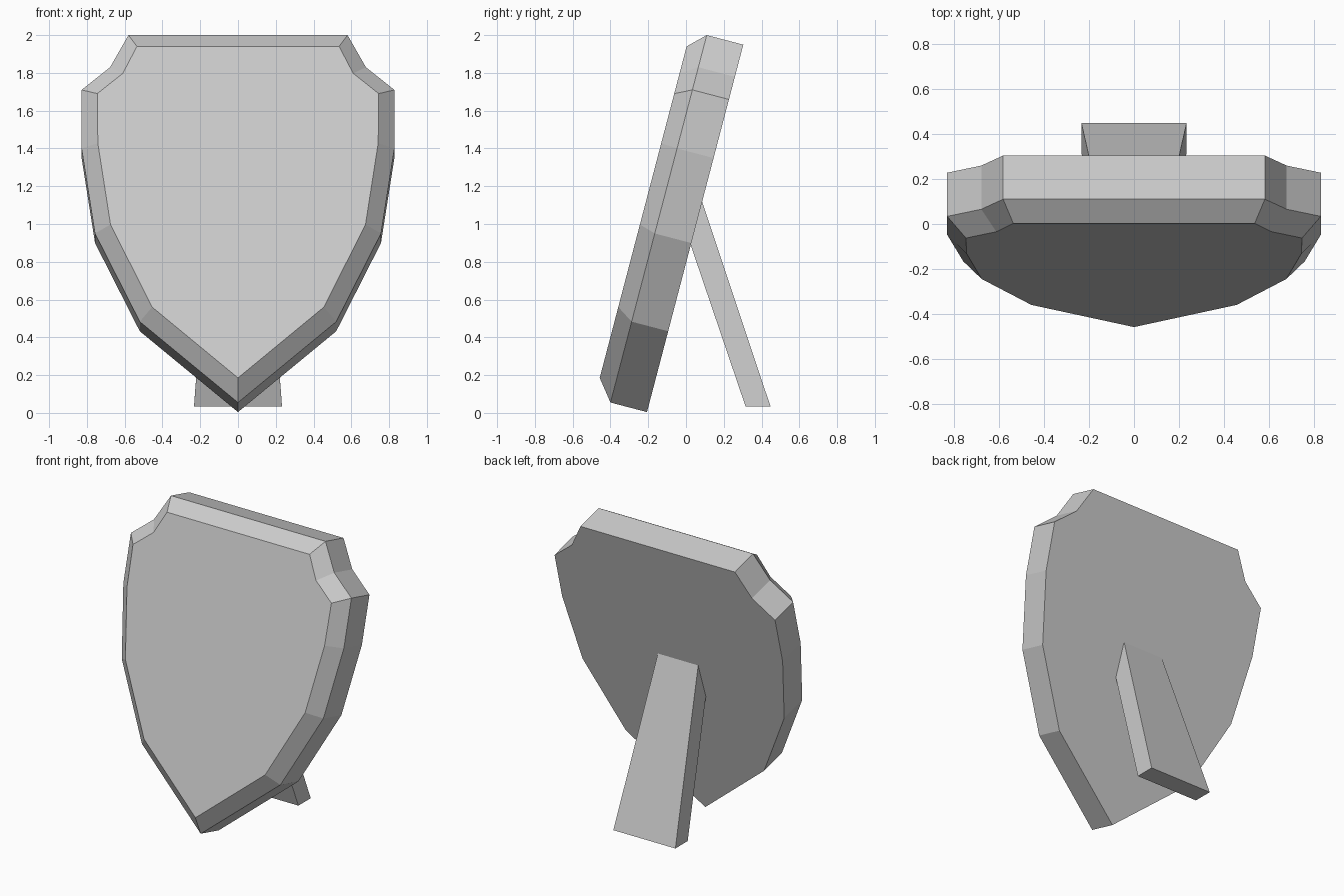
import bpy
import bmesh
from math import sin, cos, radians

if "Cube" in bpy.data.objects:
    bpy.data.objects.remove(bpy.data.objects["Cube"], do_unlink=True)

grey = bpy.data.materials.new("light grey")
grey.use_nodes = True
COLOUR = (0.6, 0.6, 0.6, 1)
grey.diffuse_color = COLOUR
grey.node_tree.nodes["Principled BSDF"].inputs["Base Color"].default_value = COLOUR

LEAN = radians(14.69)
TIP_Y, TIP_Z = -0.40, 0.055


def loft(name, rings):
    """Skin matching closed rings of points and cap both ends."""
    bm = bmesh.new()
    loops = [[bm.verts.new(p) for p in ring] for ring in rings]
    for a, b in zip(loops, loops[1:]):
        for i in range(len(a)):
            j = (i + 1) % len(a)
            bm.faces.new((a[i], a[j], b[j], b[i]))
    bm.faces.new(loops[0])
    bm.faces.new(loops[-1])
    bmesh.ops.recalc_face_normals(bm, faces=bm.faces)
    mesh = bpy.data.meshes.new(name)
    bm.to_mesh(mesh)
    bm.free()
    mesh.materials.append(grey)
    obj = bpy.data.objects.new(name, mesh)
    bpy.context.collection.objects.link(obj)
    return obj


def shield_ring(half, depth):
    """Mirror a half outline of (x, height) and lean it back at a given depth."""
    outline = half + [(-x, z) for x, z in reversed(half) if x > 0]
    ring = []
    for x, z in outline:
        up = (z - TIP_Z) / cos(LEAN)
        ring.append((x, TIP_Y + up * sin(LEAN) + depth * cos(LEAN),
                     z - depth * sin(LEAN)))
    return ring


# Shield plaque: bevelled front rim, outer edge, flat back
rim = [(0.58, 2.0), (0.677, 1.83), (0.828, 1.71), (0.828, 1.40),
       (0.757, 0.95), (0.52, 0.483), (0, 0.055)]
face = [(0.535, 1.918), (0.61, 1.775), (0.745, 1.668), (0.742, 1.405),
        (0.675, 0.975), (0.455, 0.538), (0, 0.163)]
loft("shield_plaque", [shield_ring(face, -0.088), shield_ring(rim, 0),
                       shield_ring(rim, 0.2)])

# Tapered support leg, its top buried in the plaque
foot = [(-0.233, 0.315, 0.035), (0.233, 0.315, 0.035),
        (0.233, 0.447, 0.035), (-0.233, 0.447, 0.035)]
head = [(-0.154, -0.03, 1.05), (0.154, -0.03, 1.05),
        (0.145, 0.058, 1.2), (-0.145, 0.058, 1.2)]
loft("support_leg", [foot, head])
